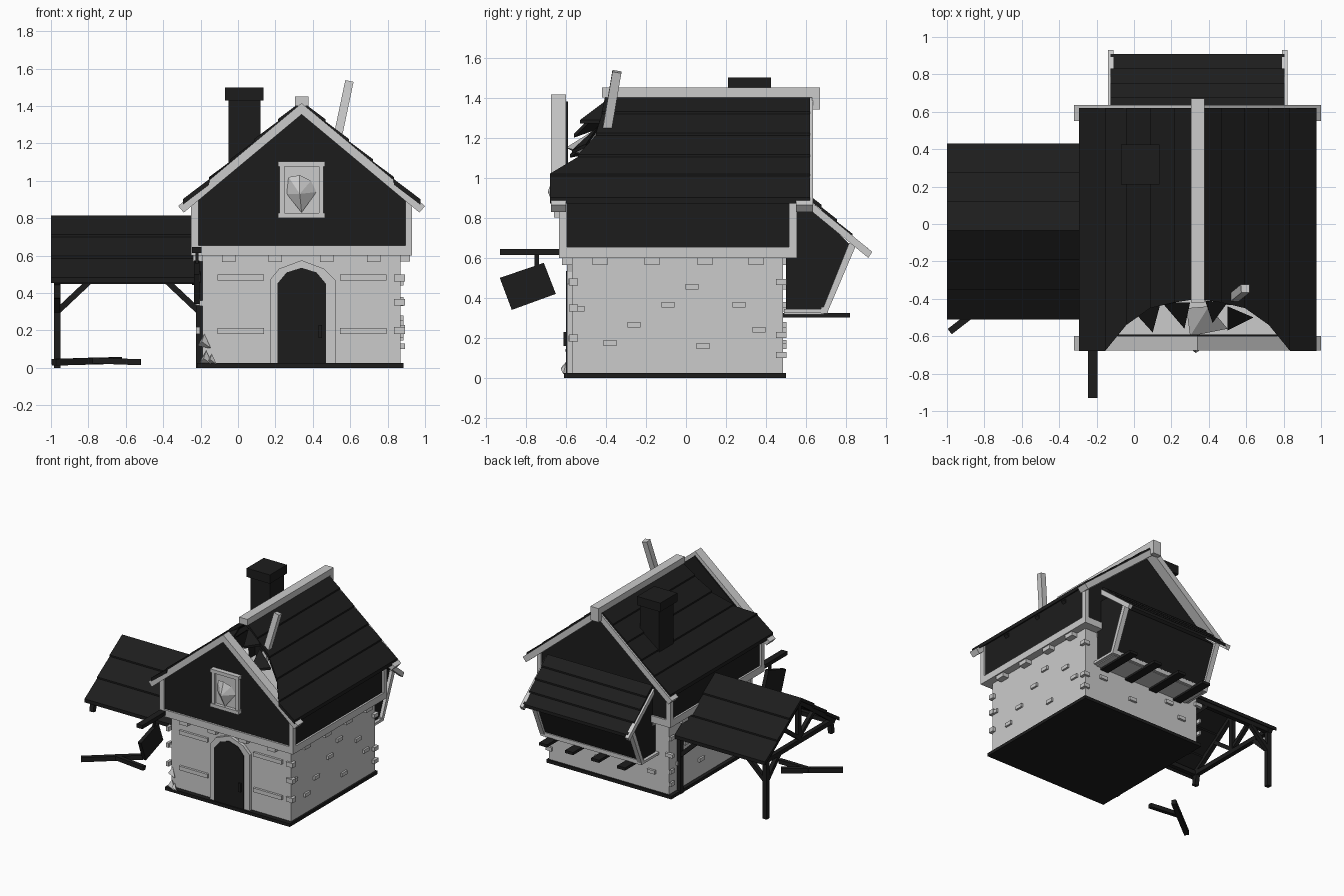
import bpy, bmesh, math
from mathutils import Vector

dark = bpy.data.materials.new("dark_timber")
dark.diffuse_color = (0.012, 0.012, 0.012, 1)


def hull(name, pts, mat=None):
    bm = bmesh.new()
    for p in pts:
        bm.verts.new(p)
    bmesh.ops.convex_hull(bm, input=bm.verts[:])
    bmesh.ops.dissolve_limit(bm, angle_limit=0.01, verts=bm.verts[:], edges=bm.edges[:])
    bmesh.ops.recalc_face_normals(bm, faces=bm.faces[:])
    me = bpy.data.meshes.new(name)
    bm.to_mesh(me)
    bm.free()
    ob = bpy.data.objects.new(name, me)
    bpy.context.collection.objects.link(ob)
    if mat:
        me.materials.append(mat)
    return ob


def box(name, x0, x1, y0, y1, z0, z1, mat=None):
    return hull(name, [(x, y, z) for x in (x0, x1) for y in (y0, y1) for z in (z0, z1)], mat)


def prism_y(name, xz, y0, y1, mat=None):
    return hull(name, [(x, y, z) for x, z in xz for y in (y0, y1)], mat)


def prism_x(name, yz, x0, x1, mat=None):
    return hull(name, [(x, y, z) for y, z in yz for x in (x0, x1)], mat)


def beam(name, p, q, w, mat=None):
    p, q = Vector(p), Vector(q)
    d = (q - p).normalized()
    up = Vector((0, 0, 1)) if abs(d.z) < 0.9 else Vector((0, 1, 0))
    s = d.cross(up).normalized() * w / 2
    t = s.cross(d).normalized() * w / 2
    return hull(name, [e + a * s + b * t for e in (p, q) for a in (-1, 1) for b in (-1, 1)], mat)


def roof_row(name, top, low, t=0.03, lift=0.012):
    low = [(x, y, z + lift) for x, y, z in low]
    pts = list(top) + low
    return hull(name, pts + [(x, y, z - t) for x, y, z in pts], dark)


# Stone ground floor
CX = 0.34
box("base_slab", -0.22, 0.885, -0.61, 0.50, 0, 0.025, dark)
box("stone_walls", -0.19, 0.87, -0.57, 0.485, 0.025, 0.61)

# Raised bricks on the sides and back
side_bricks = [(-.54, .345), (-.38, .175), (-.26, .265), (-.09, .365),
               (.03, .455), (.085, .16), (.265, .365), (.365, .24)]
for y, z in side_bricks:
    for x0, x1 in ((.86, .885), (-.205, -.18)):
        box("side_brick", x0, x1, y - .033, y + .033, z - .014, z + .014)
    box("back_brick", CX + y - .033, CX + y + .033, .475, .503, z - .014, z + .014)
for x, sx in ((.87, 1), (-.19, -1)):
    for z in (.48, .35, .2):
        box("front_quoin", x - .035, x + .018 * sx + .005, -.585, -.54, z - .018, z + .018)
    for z in (.48, .215, .115):
        box("back_quoin", x - .03, x + .018 * sx + .005, .45, .502, z - .015, z + .015)

# Jetty brackets under the upper floor
for x in (-.05, .2, .475, .725):
    box("front_bracket", x - .036, x + .036, -.62, -.55, .565, .6)
    box("back_bracket", x - .036, x + .036, .47, .54, .565, .6)
for y in (-.43, -.17, .095, .35):
    box("right_bracket", .85, .92, y - .04, y + .04, .568, .6)
    box("left_bracket", -.24, -.17, y - .04, y + .04, .568, .6)

# Arched doorway and wall bars
prism_y("door_surround", [(.17, .025), (.17, .47), (.22, .53), (.34, .575), (.46, .53),
                          (.52, .47), (.52, .025)], -.595, -.56)
prism_y("door", [(.21, .025), (.21, .45), (.26, .51), (.34, .535), (.42, .51),
                 (.47, .45), (.47, .025)], -.60, -.57, dark)
box("door_handle", .43, .45, -.612, -.59, .16, .23, dark)
for x0, x1 in ((-.11, .14), (.545, .795)):
    for z in (.482, .197):
        box("wall_bar", x0, x1, -.588, -.56, z - .016, z + .016)

# Rubble at the broken front corner
for x, y, z, r in ((-.17, -.59, .05, .035), (-.14, -.6, .045, .025), (-.18, -.57, .14, .035)):
    hull("rubble", [(x - r, y, z - r * .6), (x + r, y - r * .5, z - r), (x, y + r, z - r),
                    (x - r * .4, y - r, z), (x, y, z + r * 1.2)])

# Upper floor: sill frame, corner posts, dark infill
box("floor_sill", -.25, .93, -.635, .555, .6, .655)
for x0, x1 in ((-.25, -.21), (.895, .93)):
    for y0, y1 in ((-.635, -.595), (.515, .555)):
        box("corner_post", x0, x1, y0, y1, .65, .9)
box("left_upper_wall", -.235, -.205, -.60, .52, .65, .93, dark)
box("right_upper_wall", .885, .915, -.60, .52, .65, .93, dark)
for y0, y1 in ((-.62, -.59), (.51, .54)):
    prism_y("gable_wall", [(-.21, .65), (.9, .65), (.9, .92), (CX, 1.38), (-.21, .92)], y0, y1, dark)

# Main roof: overlapping plank rows with a broken front, plus rake boards
steps = [0, .2, .4, .6, .78, 1]
front = [-.40, -.42, -.45, -.54, -.68, -.68]
for s in (-1, 1):
    def pt(f, y):
        return (CX + s * .635 * f, y, 1.425 - .535 * f)
    for i in range(5):
        a, b = steps[i], steps[i + 1]
        roof_row("roof_row", [pt(a, front[i]), pt(a, .62)], [pt(b, front[i + 1]), pt(b, .62)])
    for y0, y1 in ((-.675, -.60), (.55, .635)):
        prism_y("rake_board", [(CX, 1.415), (CX, 1.355), (CX + s * .63, .83), (CX + s * .66, .865)], y0, y1)
    # Rafters seen through the hole
    for y in (-.35, 0, .3):
        beam("rafter", (CX, y, 1.36), (CX + s * .58, y, .88), .035, dark)
box("ridge_beam", CX - .036, CX + .036, -.42, .635, 1.40, 1.45)
box("ridge_end", CX - .036, CX + .036, .63, .67, 1.34, 1.45)

# Broken planks in the hole
beam("broken_rafter", (.515, -.41, 1.15), (.595, -.345, 1.53), .045)
for a, b, c in (((.15, -.42, 1.25), (.3, -.42, 1.34), (.27, -.56, 1.2)),
                ((.38, -.41, 1.36), (.5, -.42, 1.27), (.42, -.53, 1.27)),
                ((.5, -.44, 1.24), (.64, -.5, 1.15), (.5, -.57, 1.12)),
                ((.0, -.47, 1.12), (.14, -.43, 1.22), (.1, -.58, 1.1))):
    hull("roof_shard", [(x, y, z + k) for x, y, z in (a, b, c) for k in (0, .018)], dark)
hull("grey_shard", [(.28, -.45, 1.2), (.4, -.44, 1.25), (.5, -.56, 1.14), (.3, -.6, 1.15), (.38, -.5, 1.1)])

# Gable window with broken glass
box("window_pane", .24, .44, -.632, -.61, .82, 1.08)
for x in (.235, .445):
    box("window_jamb", x - .013, x + .013, -.65, -.61, .82, 1.08)
for z in (.815, 1.09):
    box("window_sill", .215, .465, -.658, -.61, z - .014, z + .014)
hull("broken_glass", [(.26, -.63, .93), (.27, -.64, 1.02), (.33, -.655, 1.03), (.39, -.64, 1.0),
                      (.42, -.63, .94), (.34, -.65, .83), (.33, -.69, .93)])

# Chimney
box("chimney", -.05, .12, .23, .41, .95, 1.45, dark)
box("chimney_cap", -.07, .135, .21, .425, 1.43, 1.5, dark)

# Rear bay with leaning wall, posts, roof and joists
prism_x("bay_body", [(.5, .33), (.69, .33), (.825, .66), (.64, .84), (.5, .84)], -.08, .77, dark)
for x in (-.085, .775):
    prism_x("bay_post", [(.675, .325), (.705, .325), (.85, .665), (.815, .675)], x - .02, x + .02)
    prism_x("bay_bottom_rail", [(.49, .325), (.70, .325), (.71, .345), (.49, .345)], x - .02, x + .02)
box("bay_floor", -.08, .77, .49, .69, .318, .335)
box("bay_front_sill", -.1, .79, .675, .71, .322, .355)
for i in range(4):
    f, g = i / 4, (i + 1) / 4
    row = lambda k: [(x, .60 + .31 * k, .925 - .29 * k) for x in (-.125, .805)]
    roof_row("bay_roof_row", row(f), row(g), .025)
for x0, x1 in ((-.14, -.11), (.79, .82)):
    prism_x("bay_rake", [(.6, .90), (.6, .855), (.91, .60), (.93, .63)], x0, x1)
for x in (.0, .23, .46, .69):
    box("bay_joist", x - .035, x + .035, .48, .82, .303, .325, dark)

# Side shelter roof
for s, ye in ((-1, -.51), (1, .43)):
    row = lambda k: [(x, -.035 + (ye + .035) * k, .815 - .345 * k) for x in (-1, -.2)]
    for i in range(3):
        roof_row("shelter_roof_row", row(i / 3), row((i + 1) / 3), .028)
    for x in (-.967, -.23):
        beam("shelter_rafter", (x, -.035, .775), (x, ye - s * .03, .455), .033, dark)
    beam("shelter_plate", (-.98, ye - s * .06, .465), (-.2, ye - s * .06, .465), .035, dark)
    beam("truss_brace", (-.967, -.035, .49), (-.967, -.035 + s * .19, .63), .03, dark)
beam("truss_tie", (-.967, -.45, .465), (-.967, .37, .465), .035, dark)
beam("king_post", (-.967, -.035, .465), (-.967, -.035, .78), .035, dark)
beam("ridge_pole", (-.98, -.035, .77), (-.2, -.035, .77), .03, dark)

# Shelter posts and braces
for x, s in ((-.967, 1), (-.207, -1)):
    box("back_post", x - .018, x + .018, .352, .388, 0, .46, dark)
    beam("post_brace", (x, .37, .3), (x + s * .17, .37, .46), .032, dark)
beam("cross_brace", (-.967, .37, .3), (-.967, .21, .46), .032, dark)
box("front_inner_post", -.225, -.19, -.46, -.425, 0, .62, dark)
beam("broken_post_stub", (-.967, -.44, .46), (-.967, -.455, .37), .035, dark)

# Fallen timbers
beam("fallen_post", (-.985, -.575, .03), (-.63, -.30, .04), .036, dark)
beam("fallen_brace", (-.80, -.42, .04), (-.52, -.44, .03), .032, dark)

# Hanging sign
box("sign_arm", -.245, -.195, -.93, -.6, .615, .645, dark)
box("sign_hanger", -.228, -.212, -.757, -.733, .54, .63, dark)
prism_x("sign_board", [(-.93, .5), (-.71, .575), (-.65, .42), (-.87, .34)], -.235, -.205, dark)
